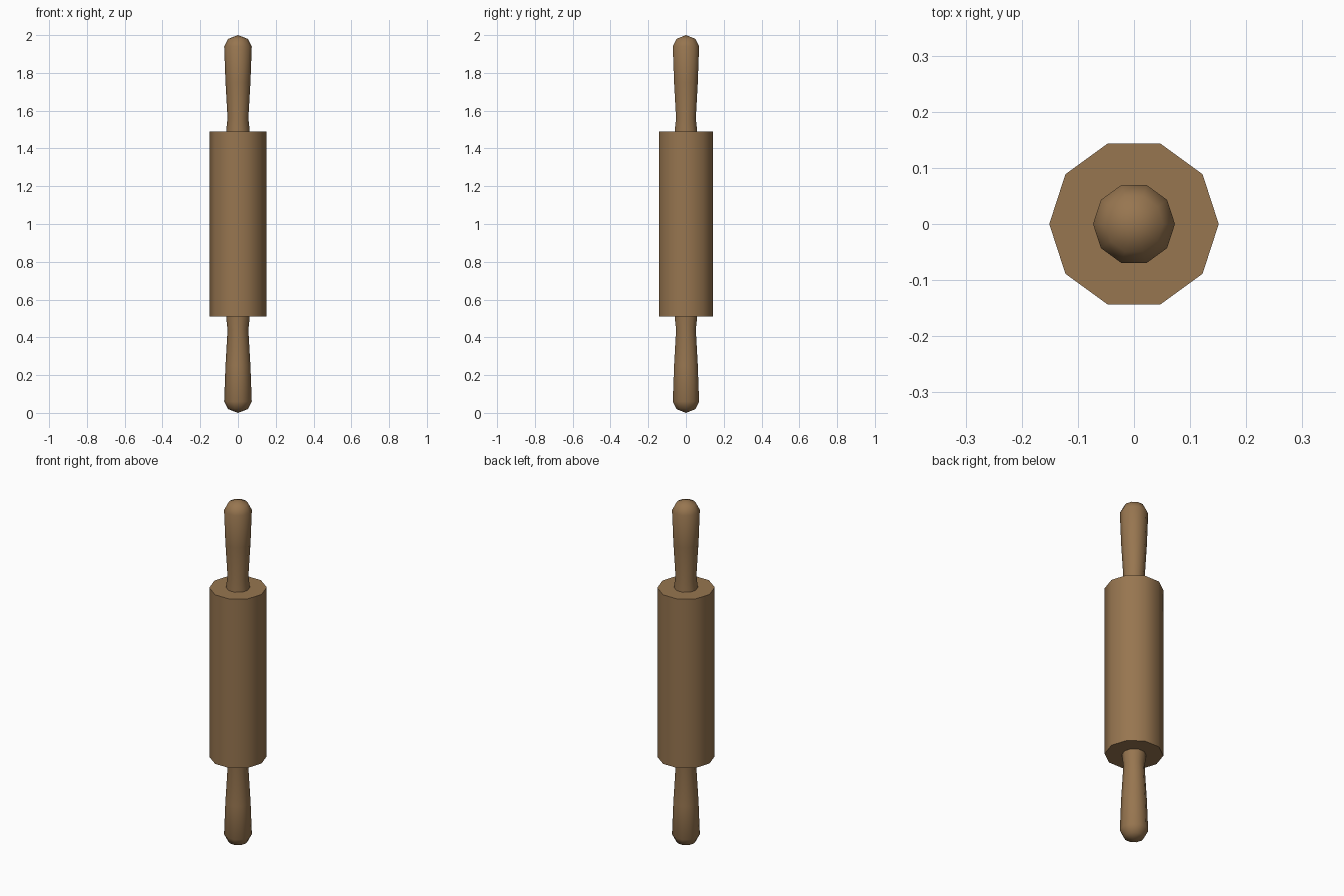
import bpy
import bmesh
import math

cube = bpy.data.objects.get("Cube")
if cube:
    bpy.data.objects.remove(cube, do_unlink=True)

SIDES = 10
MIDDLE = 1.0

wood = bpy.data.materials.new("warm brown wood")
wood.use_nodes = True
colour = (0.31, 0.18, 0.08, 1)
wood.diffuse_color = colour
wood.node_tree.nodes["Principled BSDF"].inputs["Base Color"].default_value = colour


def turned_part(name, profile, flip=1):
    """Lathe a (radius, height from middle) profile around the z axis."""
    bm = bmesh.new()
    rings = []
    for radius, height in profile:
        z = MIDDLE + flip * height
        if radius == 0:
            rings.append([bm.verts.new((0, 0, z))] * SIDES)
            continue
        angles = [math.tau * i / SIDES for i in range(SIDES)]
        rings.append([bm.verts.new((radius * math.cos(a), radius * math.sin(a), z))
                      for a in angles])
    for low, high in zip(rings, rings[1:]):
        for i in range(SIDES):
            j = (i + 1) % SIDES
            corners = dict.fromkeys((low[i], low[j], high[j], high[i]))
            bm.faces.new(list(corners))
    # Flat end caps close any open ring
    for ring in (rings[0], rings[-1]):
        if len(set(ring)) > 1:
            bm.faces.new(ring)
    bmesh.ops.recalc_face_normals(bm, faces=bm.faces)

    mesh = bpy.data.meshes.new(name)
    bm.to_mesh(mesh)
    bm.free()
    mesh.materials.append(wood)
    obj = bpy.data.objects.new(name, mesh)
    bpy.context.collection.objects.link(obj)
    bpy.ops.object.select_all(action="DESELECT")
    obj.select_set(True)
    bpy.context.view_layer.objects.active = obj
    bpy.ops.object.shade_smooth_by_angle(angle=math.radians(60))
    return obj


# Thick rolling cylinder
turned_part("roller", [(0.151, -0.49), (0.151, 0.49)])

# Flared handles with a narrow neck and rounded tip
handle = [(0.062, 0.48), (0.062, 0.495), (0.055, 0.56), (0.066, 0.75),
          (0.073, 0.94), (0.052, 0.98), (0, 1.0)]
turned_part("upper_handle", handle)
turned_part("lower_handle", handle, flip=-1)
